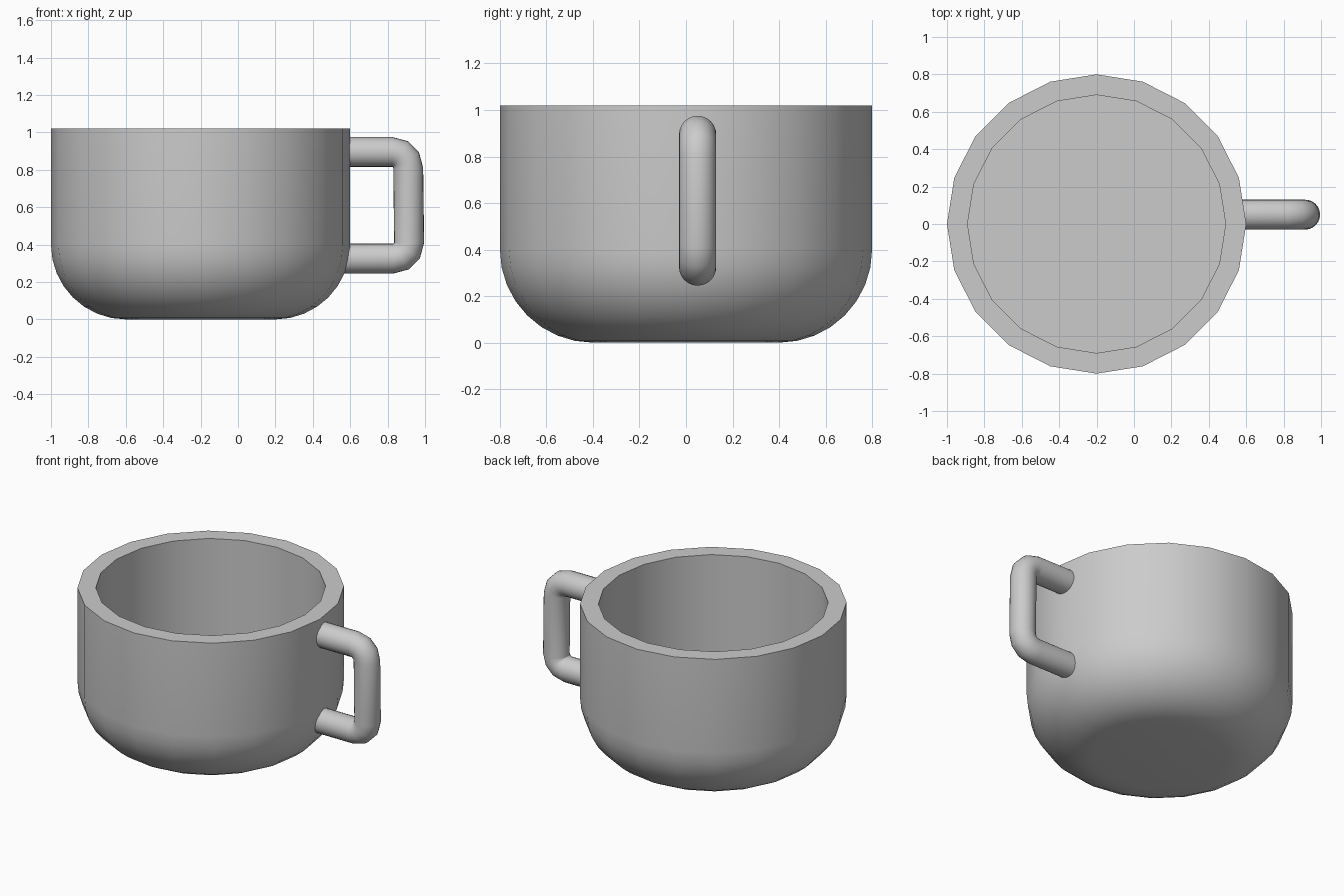
import bpy, bmesh
from math import sin, cos, pi, radians

if "Cube" in bpy.data.objects:
    bpy.data.objects.remove(bpy.data.objects["Cube"])

SIDES = 20
CX = -0.2          # cup axis


def finish(name, bm):
    bmesh.ops.recalc_face_normals(bm, faces=bm.faces)
    mesh = bpy.data.meshes.new(name)
    bm.to_mesh(mesh)
    bm.free()
    obj = bpy.data.objects.new(name, mesh)
    bpy.context.collection.objects.link(obj)
    bpy.ops.object.select_all(action='DESELECT')
    obj.select_set(True)
    bpy.context.view_layer.objects.active = obj
    bpy.ops.object.shade_smooth_by_angle(angle=radians(35))
    return obj


def skin(name, rings):
    """Join a list of point rings with quads and cap both ends."""
    bm = bmesh.new()
    loops = [[bm.verts.new(p) for p in ring] for ring in rings]
    for a, b in zip(loops, loops[1:]):
        n = len(a)
        for i in range(n):
            j = (i + 1) % n
            bm.faces.new((a[i], a[j], b[j], b[i]))
    bm.faces.new(loops[0])
    bm.faces.new(loops[-1])
    return finish(name, bm)


# Cup body: rounded base, straight wall, flat rim, straight well with flat floor
profile = [(0.4 + 0.4 * sin(t), 0.4 - 0.4 * cos(t))
           for t in (i * pi / 2 / 8 for i in range(9))]
profile += [(0.8, 1.02), (0.69, 1.02), (0.69, 0.2)]
skin("cup_body", [[(CX + r * cos(2 * pi * i / SIDES), r * sin(2 * pi * i / SIDES), z)
                   for i in range(SIDES)] for r, z in profile])

# Handle: round tube along a bracket path with three-step corners
R, BEND = 0.08, 0.085
path = [(0.54, 0.895, pi / 2)]
path += [(0.825 + BEND * cos(a), 0.81 + BEND * sin(a), a)
         for a in (radians(d) for d in (90, 60, 30, 0))]
path += [(0.83 + BEND * cos(a), 0.41 + BEND * sin(a), a)
         for a in (radians(d) for d in (0, -30, -60, -90))]
path += [(0.54, 0.325, -pi / 2)]
skin("handle", [[(x + R * cos(a) * cos(t), 0.05 + R * sin(t), z + R * sin(a) * cos(t))
                 for t in (2 * pi * i / 24 for i in range(24))] for x, z, a in path])
